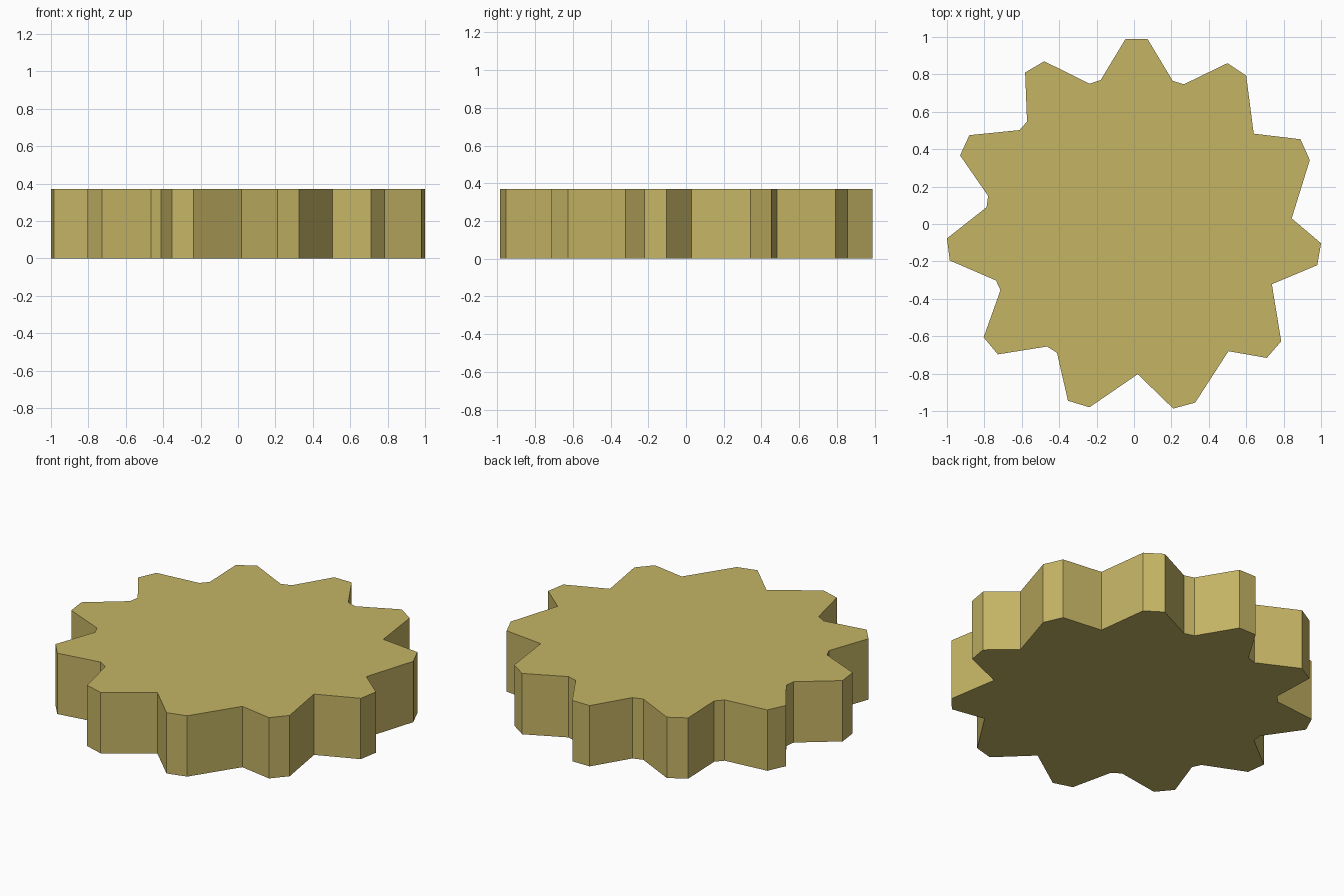
import bpy, bmesh

# Worn cog outline seen from above, clockwise from the top tooth
OUTLINE = [
    (-0.045, 0.99), (0.072, 0.99), (0.207, 0.765), (0.267, 0.747),
    (0.50, 0.86), (0.60, 0.793), (0.64, 0.483),
    (0.89, 0.453), (0.94, 0.342), (0.843, 0.03),
    (1.0, -0.103), (0.98, -0.22), (0.737, -0.322),
    (0.787, -0.627), (0.71, -0.716), (0.505, -0.68),
    (0.327, -0.955), (0.21, -0.987), (0.02, -0.803),
    (-0.238, -0.98), (-0.353, -0.945), (-0.412, -0.688), (-0.465, -0.655),
    (-0.728, -0.697), (-0.804, -0.606), (-0.714, -0.354), (-0.738, -0.302),
    (-0.985, -0.195), (-1.0, -0.077), (-0.788, 0.09), (-0.78, 0.15),
    (-0.93, 0.367), (-0.88, 0.475), (-0.612, 0.502), (-0.572, 0.547),
    (-0.582, 0.81), (-0.48, 0.87), (-0.238, 0.75), (-0.178, 0.77),
]
HEIGHT = 0.37

# Single flat colour
brass = bpy.data.materials.new("dull_brass")
brass.diffuse_color = (0.56, 0.46, 0.13, 1)

# Toothed disc: extrude the outline straight up
bm = bmesh.new()
base = bm.faces.new([bm.verts.new((x, y, 0)) for x, y in OUTLINE])
new = bmesh.ops.extrude_face_region(bm, geom=[base], use_keep_orig=True)["geom"]
bmesh.ops.translate(bm, vec=(0, 0, HEIGHT),
                    verts=[g for g in new if isinstance(g, bmesh.types.BMVert)])
bmesh.ops.recalc_face_normals(bm, faces=bm.faces)
mesh = bpy.data.meshes.new("toothed_disc")
bm.to_mesh(mesh)
bm.free()
mesh.materials.append(brass)
disc = bpy.data.objects.new("toothed_disc", mesh)
bpy.context.collection.objects.link(disc)
